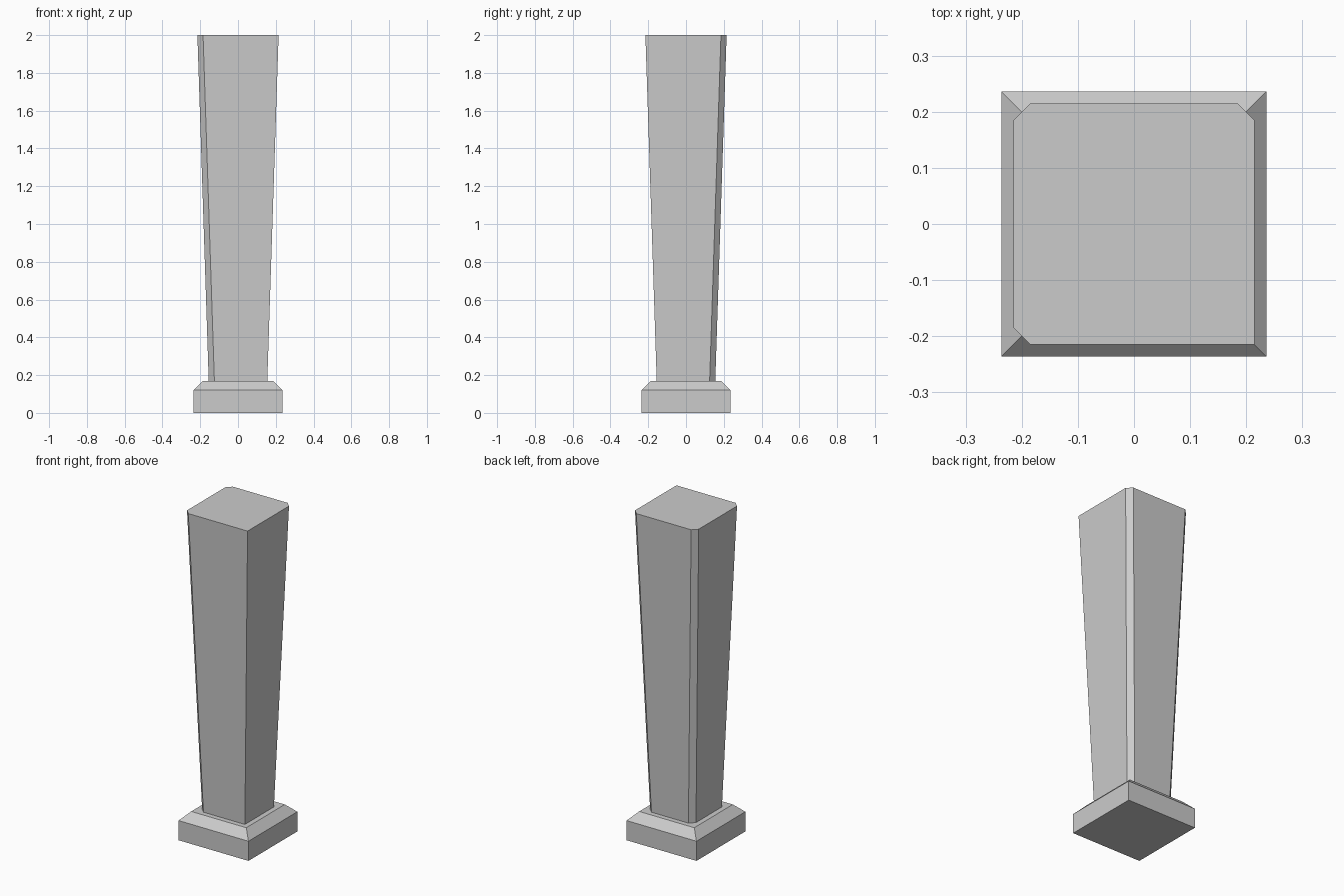
import bpy, bmesh

if "Cube" in bpy.data.objects:
    bpy.data.objects.remove(bpy.data.objects["Cube"])


def square(half, cut=0.0):
    """Square outline with three corners cut; the front right stays sharp when cut is set."""
    h, k = half, half - cut
    if not cut:
        return [(h, -h), (h, h), (-h, h), (-h, -h)]
    return [(h, -h), (h, k), (k, h), (-k, h), (-h, k), (-h, -k), (-k, -h)]


def loft(name, sections):
    """Closed flat-faced solid through stacked (outline, z) sections."""
    bm = bmesh.new()
    rings = [[bm.verts.new((x, y, z)) for x, y in pts] for pts, z in sections]
    n = len(rings[0])
    for low, high in zip(rings, rings[1:]):
        for i in range(n):
            j = (i + 1) % n
            bm.faces.new((low[i], low[j], high[j], high[i]))
    bm.faces.new(rings[0][::-1])
    bm.faces.new(rings[-1])
    mesh = bpy.data.meshes.new(name)
    bm.to_mesh(mesh)
    bm.free()
    obj = bpy.data.objects.new(name, mesh)
    bpy.context.collection.objects.link(obj)
    return obj


# Square foot with a bevelled upper edge
loft("base", [(square(0.236), 0.0), (square(0.236), 0.12), (square(0.186), 0.17)])

# Shaft widening upward, three corners chamfered
loft("shaft", [(square(0.155, 0.03), 0.17), (square(0.215, 0.03), 2.0)])
